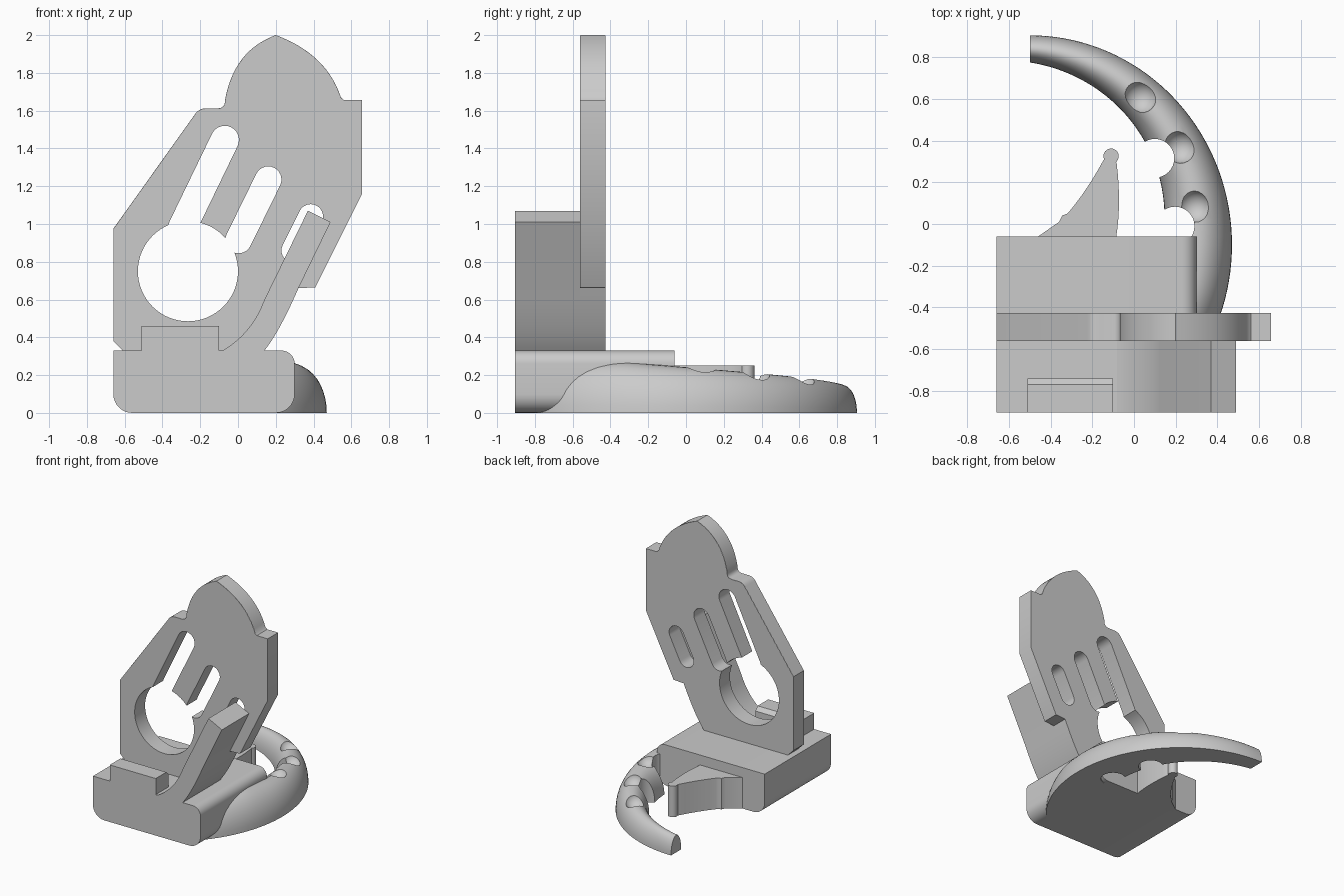
import bpy, bmesh
from math import sin, cos, pi, radians
from mathutils import Vector, Matrix

if "Cube" in bpy.data.objects:
    bpy.data.objects.remove(bpy.data.objects["Cube"])

grey = bpy.data.materials.new("plain_grey")
grey.use_nodes = True
grey.diffuse_color = (0.6, 0.6, 0.6, 1)
grey.node_tree.nodes["Principled BSDF"].inputs["Base Color"].default_value = (0.6, 0.6, 0.6, 1)


def make(name, bm):
    bmesh.ops.recalc_face_normals(bm, faces=bm.faces)
    mesh = bpy.data.meshes.new(name)
    bm.to_mesh(mesh)
    bm.free()
    obj = bpy.data.objects.new(name, mesh)
    bpy.context.collection.objects.link(obj)
    mesh.materials.append(grey)
    return obj


def curve(a, b, c, n=10):
    """Points of a quadratic curve from a to c, pulled toward b."""
    a, b, c = Vector(a), Vector(b), Vector(c)
    return [tuple(a * (1 - t) ** 2 + b * 2 * t * (1 - t) + c * t * t)
            for t in (i / n for i in range(n + 1))]


def arc(x, y, r, start, end, n=8):
    return [(x + r * cos(radians(start + (end - start) * i / n)),
             y + r * sin(radians(start + (end - start) * i / n))) for i in range(n + 1)]


def prism(outline, low, high, axis="y"):
    """Solid bmesh from an outline, extruded along y or z."""
    bm = bmesh.new()
    place = (lambda u, v, d: (u, d, v)) if axis == "y" else (lambda u, v, d: (u, v, d))
    face = bm.faces.new([bm.verts.new(place(u, v, low)) for u, v in outline])
    ext = bmesh.ops.extrude_face_region(bm, geom=[face])
    moved = [g for g in ext["geom"] if isinstance(g, bmesh.types.BMVert)]
    bmesh.ops.translate(bm, verts=moved, vec=place(0, 0, high - low))
    return bm


def cut(obj, cutters):
    """Subtract the cutters, then drop them."""
    for c in cutters:
        mod = obj.modifiers.new("cut", "BOOLEAN")
        mod.operation, mod.solver, mod.object = "DIFFERENCE", "EXACT", c
    dg = bpy.context.evaluated_depsgraph_get()
    result = bpy.data.meshes.new_from_object(obj.evaluated_get(dg))
    obj.modifiers.clear()
    obj.data = result
    for c in cutters:
        bpy.data.objects.remove(c)


FRONT, PLATE_FRONT, PLATE_BACK, BASE_BACK = -0.905, -0.56, -0.427, -0.06

# Base block with rounded lower corners and rounded upper left corner
outline = ([(-0.66, 0.33)] + arc(-0.56, 0.1, 0.1, 180, 270)
           + arc(0.2, 0.1, 0.1, 270, 360) + arc(0.23, 0.26, 0.07, 0, 90))
base = make("base", prism(outline, FRONT, BASE_BACK))

# Front lip with a chamfered rear edge
bm = prism([(-0.51, 0.3), (-0.1, 0.3), (-0.1, 0.46), (-0.51, 0.46)], FRONT, -0.74)
edge = [e for e in bm.edges if all(v.co.z > 0.4 and v.co.y > -0.8 for v in e.verts)]
bmesh.ops.bevel(bm, geom=edge, offset=0.03, segments=1, affect="EDGES")
lip = make("front_lip", bm)

# Slanted support arm in front of the plate
edge_low = curve((0.32, 0.66), (0.22, 0.43), (0.14, 0.33))
outline = (curve((-0.1, 0.32), (0.07, 0.41), (0.14, 0.6))
           + [(0.37, 1.07), (0.49, 1.01)] + edge_low + [(0.14, 0.25), (-0.1, 0.25)])
arm = make("support_arm", prism(outline, FRONT, PLATE_FRONT))

# Upright plate with pointed dome
outline = ([(-0.61, 0.3), (-0.61, 0.33), (-0.66, 0.38), (-0.66, 0.975), (-0.225, 1.585)]
           + curve((-0.225, 1.585), (-0.205, 1.612), (-0.17, 1.612), 4)[1:]
           + curve((-0.11, 1.612), (-0.07, 1.612), (-0.068, 1.65), 4)
           + curve((-0.068, 1.66), (-0.02, 1.92), (0.2, 2.0), 14)
           + curve((0.2, 2.0), (0.47, 1.9), (0.545, 1.67), 14)[1:]
           + [(0.56, 1.657), (0.657, 1.657), (0.657, 1.16), (0.41, 0.665)]
           + edge_low + [(0.14, 0.3)])
bm = prism(outline, PLATE_FRONT, PLATE_BACK)


def upper_rim(e):
    a, b = (v.co for v in e.verts)
    return (abs(a.y - b.y) < 0.01 and min(a.z, b.z) > 0.97
            and abs(a.x - b.x) > 0.001 and max(a.x, b.x) < 0.6)


bmesh.ops.bevel(bm, geom=[e for e in bm.edges if upper_rim(e)], offset=0.018,
                segments=3, affect="EDGES", clamp_overlap=True)
plate = make("back_plate", bm)


def slot(x0, z0, x1, z1, r):
    """Slanted slot with round ends."""
    ang = 64
    pts = arc(x1, z1, r, ang - 90, ang + 90, 14) + arc(x0, z0, r, ang + 90, ang + 270, 14)
    return make("slot_cutter", prism(pts, -0.7, -0.3))


hole = make("hole_cutter", prism(arc(-0.265, 0.75, 0.265, 0, 354.375, 63), -0.7, -0.3))
cut(plate, [hole,
            slot(-0.295, 0.98, -0.07, 1.445, 0.075),
            slot(0.003, 0.915, 0.16, 1.235, 0.07),
            slot(0.295, 0.86, 0.385, 1.04, 0.065)])

# Thin fin behind the base
outline = ([(-0.46, -0.1), (-0.46, BASE_BACK), (-0.36, 0.01), (-0.345, 0.04), (-0.32, 0.05)]
           + curve((-0.31, 0.06), (-0.22, 0.17), (-0.15, 0.3), 6)
           + arc(-0.11, 0.325, 0.037, 205, -50, 12)
           + curve((-0.083, 0.29), (-0.06, 0.1), (-0.085, BASE_BACK), 8) + [(-0.085, -0.1)])
fin = make("rear_fin", prism(outline, 0, 0.25, "z"))

# Curved tail: half-ellipse sections swept round an arc
bm = bmesh.new()
rings, steps, sides = [], 56, 20
for i in range(steps + 1):
    deg = 90 - 140 * i / steps
    a = radians(deg)
    half = min(0.13 + (90 - deg) * 0.0023, 0.35) / 2
    height = min(0.25 - deg * 0.00122, 0.27)
    ring = []
    for j in range(sides + 1):
        t = pi * j / sides
        inset = half * (1 - cos(t))
        ring.append(bm.verts.new((-0.5 + (0.97 - inset) * cos(a),
                                  -0.1 + (1.005 - inset) * sin(a), height * sin(t))))
    rings.append(ring)
for r, s in zip(rings, rings[1:]):
    for j in range(sides + 1):
        k = (j + 1) % (sides + 1)
        bm.faces.new((r[j], r[k], s[k], s[j]))
bm.faces.new(rings[0])
bm.faces.new(rings[-1])
tail = make("curved_tail", bm)

# Round bites through the inner edge and scooped dents along the crest
cutters = [make("bite_cutter", prism(arc(x, y, 0.093, 0, 348.75, 31), -0.2, 0.5, "z"))
           for x, y in ((0.1, 0.315), (0.197, -0.01))]
for x, y, z in ((0.03, 0.61, 0.2), (0.22, 0.37, 0.225), (0.29, 0.085, 0.26)):
    bm = bmesh.new()
    bmesh.ops.create_uvsphere(bm, u_segments=24, v_segments=16, radius=0.08,
                              matrix=Matrix.Translation((x, y, z)))
    cutters.append(make("dent_cutter", bm))
cut(tail, cutters)

# Smooth curved faces while keeping edges crisp
bpy.ops.object.select_all(action="DESELECT")
for obj in (base, lip, arm, plate, fin, tail):
    obj.select_set(True)
bpy.context.view_layer.objects.active = base
bpy.ops.object.shade_smooth_by_angle(angle=radians(30))
